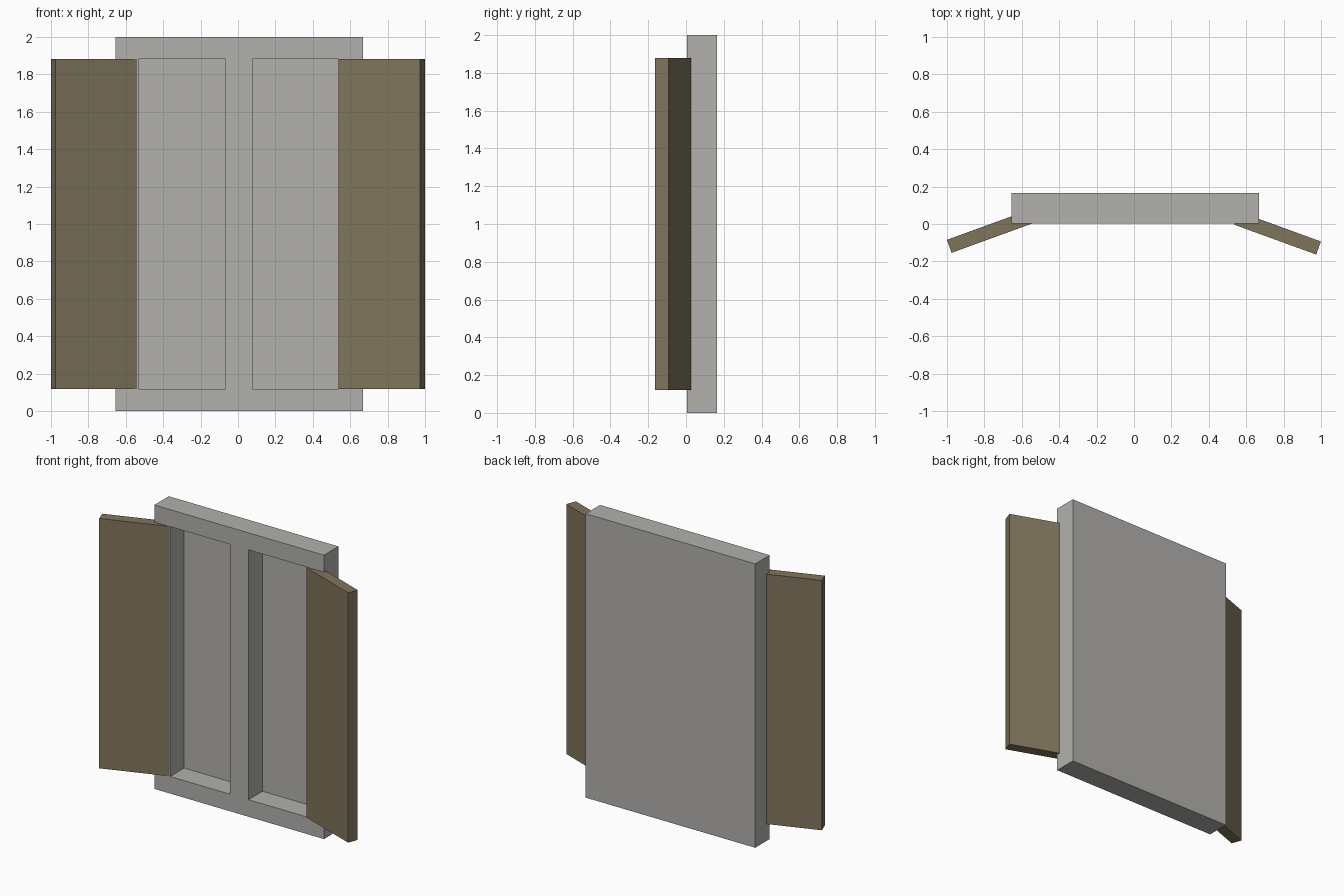
import bpy
from math import radians
from mathutils import Matrix, Vector

cube = bpy.data.objects.get("Cube")
if cube:
    bpy.data.objects.remove(cube, do_unlink=True)


def material(name, rgb):
    mat = bpy.data.materials.new(name)
    mat.use_nodes = True
    colour = (*rgb, 1)
    mat.diffuse_color = colour
    mat.node_tree.nodes["Principled BSDF"].inputs["Base Color"].default_value = colour
    return mat


def box(name, low, high, mat):
    """Axis-aligned box between two corners, with its geometry in place."""
    low, high = Vector(low), Vector(high)
    bpy.ops.mesh.primitive_cube_add(size=1)
    obj = bpy.context.object
    obj.name = name
    obj.data.transform(Matrix.Translation((low + high) / 2)
                       @ Matrix.Diagonal((*(high - low), 1)))
    obj.data.materials.append(mat)
    return obj


stone = material("warm grey", (0.445, 0.440, 0.418))
wood = material("olive brown", (0.216, 0.178, 0.107))

MID = 0.006                  # centre line of the frame
HALF_WIDTH = 0.661
FRONT, BACK = 0.004, 0.165
SILL, HEAD = 0.12, 1.88      # bottom and top of openings and shutters
PANE_WIDTH = 0.465
MULLION = 0.0725             # half width of the centre post

# Window frame with two deep recesses and a thin back
frame = box("window_frame", (MID - HALF_WIDTH, FRONT, 0),
            (MID + HALF_WIDTH, BACK, 2), stone)
for side in (-1, 1):
    edges = sorted(MID + side * d for d in (MULLION, MULLION + PANE_WIDTH))
    cutter = box("recess_cutter", (edges[0], FRONT - 0.1, SILL),
                 (edges[1], BACK - 0.005, HEAD), stone)
    cutter.hide_render = True
    cut = frame.modifiers.new("recess", "BOOLEAN")
    cut.operation = "DIFFERENCE"
    cut.solver = "EXACT"
    cut.object = cutter
    bpy.context.view_layer.objects.active = frame
    bpy.ops.object.modifier_apply(modifier=cut.name)
    bpy.data.objects.remove(cutter, do_unlink=True)

# Open shutters, swung forward from the frame; origin at the outer front edge
for name, side, corner in (("right_shutter", -1, (-0.974, -0.154, 0)),
                           ("left_shutter", 1, (0.973, -0.163, 0))):
    ends = sorted((0, -side * PANE_WIDTH))
    shutter = box(name, (ends[0], 0, SILL), (ends[1], 0.074, HEAD), wood)
    shutter.location = corner
    shutter.rotation_euler.z = -side * radians(20)
